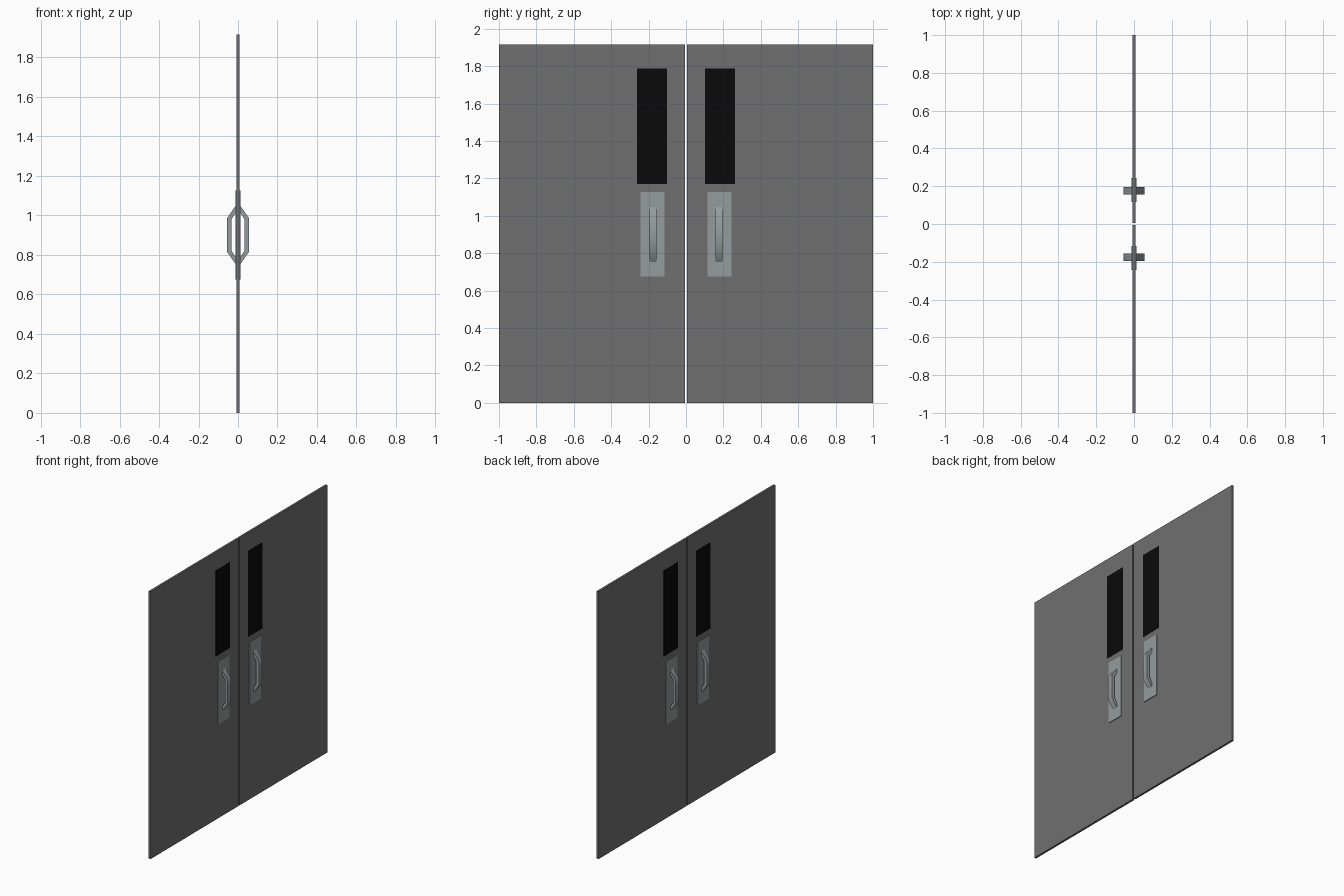
import bpy, bmesh, math

if "Cube" in bpy.data.objects:
    bpy.data.objects.remove(bpy.data.objects["Cube"])

def material(name, color):
    m = bpy.data.materials.new(name)
    m.diffuse_color = color
    m.use_nodes = True
    m.node_tree.nodes["Principled BSDF"].inputs["Base Color"].default_value = m.diffuse_color
    return m

GREY = material("dark_grey_paint", (0.16, 0.16, 0.16, 1))
BLACK = material("black_glass", (0.003, 0.003, 0.003, 1))
STEEL = material("brushed_steel", (0.3, 0.33, 0.34, 1))

def finish(name, bm, mat):
    bmesh.ops.recalc_face_normals(bm, faces=bm.faces)
    me = bpy.data.meshes.new(name)
    bm.to_mesh(me)
    bm.free()
    me.materials.append(mat)
    ob = bpy.data.objects.new(name, me)
    bpy.context.collection.objects.link(ob)
    return ob

def box(name, half_x, y0, y1, z0, z1, mat):
    y0, y1 = sorted((y0, y1))
    bm = bmesh.new()
    bmesh.ops.create_cube(bm, size=1)
    for v in bm.verts:
        v.co = (v.co.x * 2 * half_x, y0 + (v.co.y + 0.5) * (y1 - y0), z0 + (v.co.z + 0.5) * (z1 - z0))
    return finish(name, bm, mat)

# Bent flat bar: outer and inner corners in x-z, from bottom to top
OUTER = [(0.011, 0.752), (0.055, 0.815), (0.055, 0.987), (0.011, 1.05)]
INNER = [(0.011, 0.787), (0.034, 0.823), (0.034, 0.979), (0.011, 1.015)]

def handle(name, side, face):
    bm = bmesh.new()
    rings = []
    for (xo, zo), (xi, zi) in zip(OUTER, INNER):
        rings.append([bm.verts.new((face * x, side * y, z)) for x, y, z in
                      ((xo, 0.157, zo), (xo, 0.196, zo), (xi, 0.196, zi), (xi, 0.157, zi))])
    for a, b in zip(rings, rings[1:]):
        for i in range(4):
            j = (i + 1) % 4
            bm.faces.new((a[i], a[j], b[j], b[i]))
    bm.faces.new(rings[0])
    bm.faces.new(rings[-1])
    ob = finish(name, bm, STEEL)
    bpy.ops.object.select_all(action='DESELECT')
    bpy.context.view_layer.objects.active = ob
    ob.select_set(True)
    bpy.ops.object.shade_smooth_by_angle(angle=math.radians(45))

# Two mirrored leaves, each with a window, push plate and a handle on both faces
for side, label in ((-1, "left"), (1, "right")):
    box(label + "_door", 0.0075, side * 0.006, side, 0, 1.917, GREY)
    box(label + "_window", 0.0082, side * 0.102, side * 0.263, 1.17, 1.787, BLACK)
    box(label + "_handle_plate", 0.0125, side * 0.116, side * 0.243, 0.676, 1.127, STEEL)
    for face, where in ((-1, "outer"), (1, "inner")):
        handle(f"{label}_{where}_handle", side, face)
